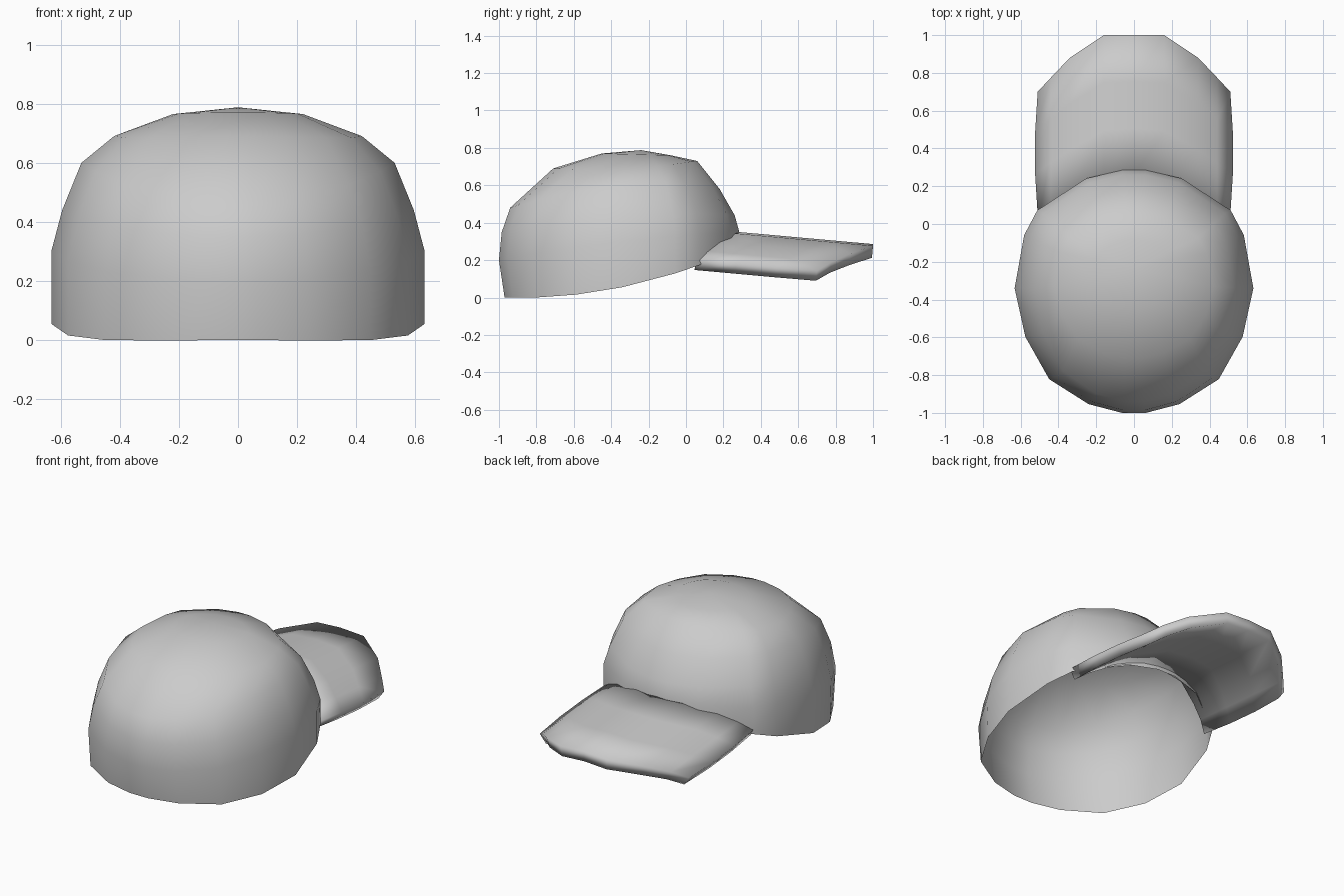
import bpy, bmesh

if "Cube" in bpy.data.objects:
    bpy.data.objects.remove(bpy.data.objects["Cube"])


def finish(bm, name):
    bmesh.ops.recalc_face_normals(bm, faces=bm.faces)
    mesh = bpy.data.meshes.new(name)
    bm.to_mesh(mesh)
    bm.free()
    mesh.shade_smooth()
    obj = bpy.data.objects.new(name, mesh)
    bpy.context.collection.objects.link(obj)
    return obj


# Crown: open dome lofted from one 18-sided plan outline
half = [(.1, -1), (.38, -.93), (.71, -.73), (.91, -.39), (1, 0),
        (.92, .45), (.81, .66), (.4, .93), (.1, 1)]
plan = half + [(-x, t) for x, t in reversed(half)]
# half width, mid y, back y, front y, z at back / side / front
rings = [(.632, -.34, -.97, .285, 0, .055, .26),
         (.632, -.34, -1.0, .285, .20, .30, .35),
         (.595, -.34, -.985, .26, .35, .44, .44),
         (.53, -.34, -.94, .18, .48, .60, .58),
         (.42, -.33, -.71, .06, .69, .69, .73),
         (.22, -.28, -.45, -.08, .77, .765, .76)]
bm = bmesh.new()
loops = []
for w, c, yb, yf, zb, zs, zf in rings:
    loop = []
    for x, t in plan:
        y = c + t * ((yf - c) if t > 0 else (c - yb))
        z = zs + t * (zf - zb) / 2 + t * t * ((zf + zb) / 2 - zs)
        loop.append(bm.verts.new((x * w, y, z)))
    loops.append(loop)
n = len(plan)
for a, b in zip(loops, loops[1:]):
    for i in range(n):
        j = (i + 1) % n
        bm.faces.new((a[i], a[j], b[j], b[i]))
top = bm.verts.new((0, -.24, .788))
for i in range(n):
    bm.faces.new((loops[-1][i], loops[-1][(i + 1) % n], top))
# Outward orientation for the open shell
finish(bm, "crown")

# Visor: arched sheet, thickened downward
cols = [(0, .26, 1.0), (.16, .24, 1.0), (.34, .15, .88), (.44, .10, .775), (.51, .05, .70)]
cols = [(-x, a, b) for x, a, b in reversed(cols[1:])] + cols
bm = bmesh.new()
grid = []
for x, y0, y1 in cols:
    row = []
    for k in range(4):
        v = k / 3
        bulge = 1 + .03 * 4 * v * (1 - v) * (abs(x) > .5)
        y = y0 + (y1 - y0) * v
        z = .35 - .09 * (y - .285) - .17 * (abs(x) / .51) ** 2.5
        row.append(bm.verts.new((x * bulge, y, z)))
    grid.append(row)
for a, b in zip(grid, grid[1:]):
    for k in range(3):
        bm.faces.new((a[k], b[k], b[k + 1], a[k + 1]))
visor = finish(bm, "visor")
if visor.data.polygons[0].normal.z < 0:
    visor.data.flip_normals()
solid = visor.modifiers.new("thickness", "SOLIDIFY")
solid.thickness = .065
solid.offset = -1
